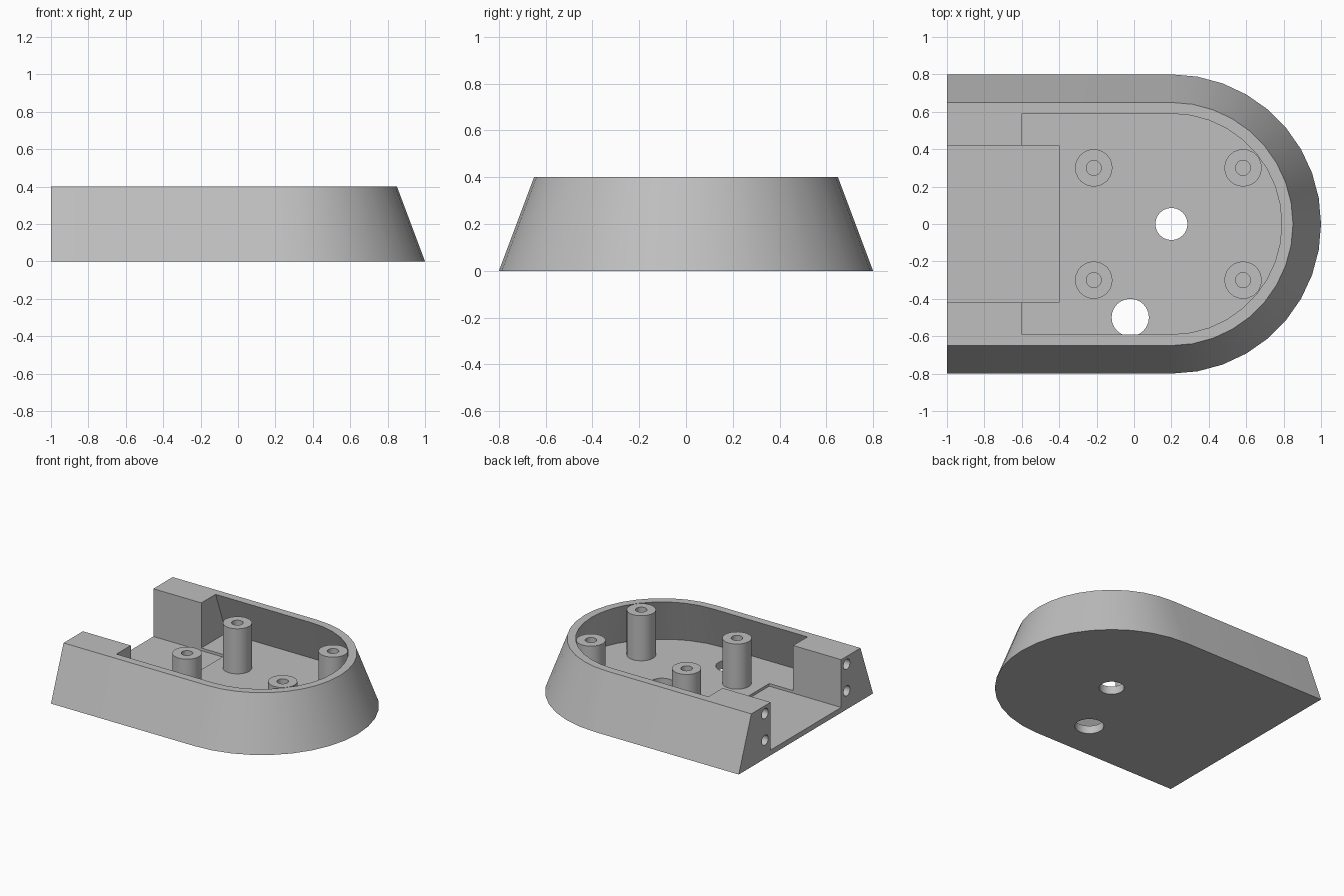
import bpy
import bmesh
from math import sin, cos, pi, radians
from mathutils import Matrix

if "Cube" in bpy.data.objects:
    bpy.data.objects.remove(bpy.data.objects["Cube"], do_unlink=True)

TOP = 0.4        # overall height
FLOOR = 0.06     # cavity floor
SLOT_FLOOR = 0.04
TAPER = 0.375    # inward lean of the walls per unit of height
ARC_X = 0.2      # centre of the rounded end

gray = bpy.data.materials.new("plain gray")
gray.use_nodes = True
gray.diffuse_color = (0.52, 0.52, 0.52, 1)
gray.node_tree.nodes["Principled BSDF"].inputs["Base Color"].default_value = (0.52, 0.52, 0.52, 1)


def finish(bm, name):
    bmesh.ops.recalc_face_normals(bm, faces=bm.faces)
    mesh = bpy.data.meshes.new(name)
    bm.to_mesh(mesh)
    bm.free()
    mesh.materials.append(gray)
    obj = bpy.data.objects.new(name, mesh)
    bpy.context.collection.objects.link(obj)
    return obj


def smooth(obj):
    bpy.ops.object.select_all(action="DESELECT")
    obj.select_set(True)
    bpy.context.view_layer.objects.active = obj
    bpy.ops.object.shade_smooth_by_angle(angle=radians(30))


def tapered_d(name, x_end, base_radius, z0, z1, steps=18):
    """Solid with one square end, one round end and leaning sides."""
    bm = bmesh.new()
    rings = []
    for z in (z0, z1):
        r = base_radius - TAPER * z
        pts = [(x_end, -r)]
        for i in range(steps + 1):
            a = -pi / 2 + pi * i / steps
            pts.append((ARC_X + r * cos(a), r * sin(a)))
        pts.append((x_end, r))
        rings.append([bm.verts.new((x, y, z)) for x, y in pts])
    low, high = rings
    bm.faces.new(low)
    bm.faces.new(high)
    n = len(low)
    for i in range(n):
        j = (i + 1) % n
        bm.faces.new((low[i], low[j], high[j], high[i]))
    return finish(bm, name)


def cylinder(name, center, radius, depth, along_x=False):
    bm = bmesh.new()
    turn = Matrix.Rotation(pi / 2, 4, "Y") if along_x else Matrix()
    bmesh.ops.create_cone(bm, cap_ends=True, segments=24, radius1=radius, radius2=radius,
                          depth=depth, matrix=Matrix.Translation(center) @ turn)
    return finish(bm, name)


def box(name, low, high):
    bm = bmesh.new()
    bmesh.ops.create_cube(bm, size=1)
    for v in bm.verts:
        v.co = [high[i] if v.co[i] > 0 else low[i] for i in range(3)]
    return finish(bm, name)


def tube(name, x, y, outer, inner, z0, z1, segments=24):
    """Hollow screw post made by sweeping a ring profile."""
    bm = bmesh.new()
    profile = [(outer, z0), (outer, z1), (inner, z1), (inner, z0)]
    rows = []
    for i in range(segments):
        a = 2 * pi * i / segments
        rows.append([bm.verts.new((x + r * cos(a), y + r * sin(a), z)) for r, z in profile])
    for i in range(segments):
        a, b = rows[i], rows[(i + 1) % segments]
        for k in range(4):
            m = (k + 1) % 4
            bm.faces.new((a[k], b[k], b[m], a[m]))
    return finish(bm, name)


# Outer shell and everything cut from it
shell = tapered_d("shell", -1, 0.8, 0, TOP)
cutters = [
    tapered_d("cavity_cutter", -0.6, 0.74, FLOOR, TOP + 0.05),
    box("slot_cutter", (-1.1, -0.42, SLOT_FLOOR), (-0.4, 0.42, 0.5)),
    cylinder("center_hole_cutter", (0.2, 0, 0), 0.086, 0.3),
    cylinder("side_hole_cutter", (-0.02, -0.5, 0), 0.1, 0.3),
]
for y in (-0.487, 0.487):
    for z in (0.14, 0.34):
        cutters.append(cylinder("screw_hole_cutter", (-1, y, z), 0.038, 0.5, True))

bpy.context.view_layer.objects.active = shell
for cutter in cutters:
    mod = shell.modifiers.new("cut", "BOOLEAN")
    mod.operation = "DIFFERENCE"
    mod.solver = "EXACT"
    mod.object = cutter
    bpy.ops.object.modifier_apply(modifier=mod.name)
    bpy.data.objects.remove(cutter, do_unlink=True)
smooth(shell)

# Four screw posts standing on the cavity floor
for x, end in ((-0.215, "open_end"), (0.583, "round_end")):
    for y, side in ((-0.3, "front"), (0.3, "back")):
        smooth(tube(f"post_{end}_{side}", x, y, 0.1, 0.04, FLOOR, TOP))
